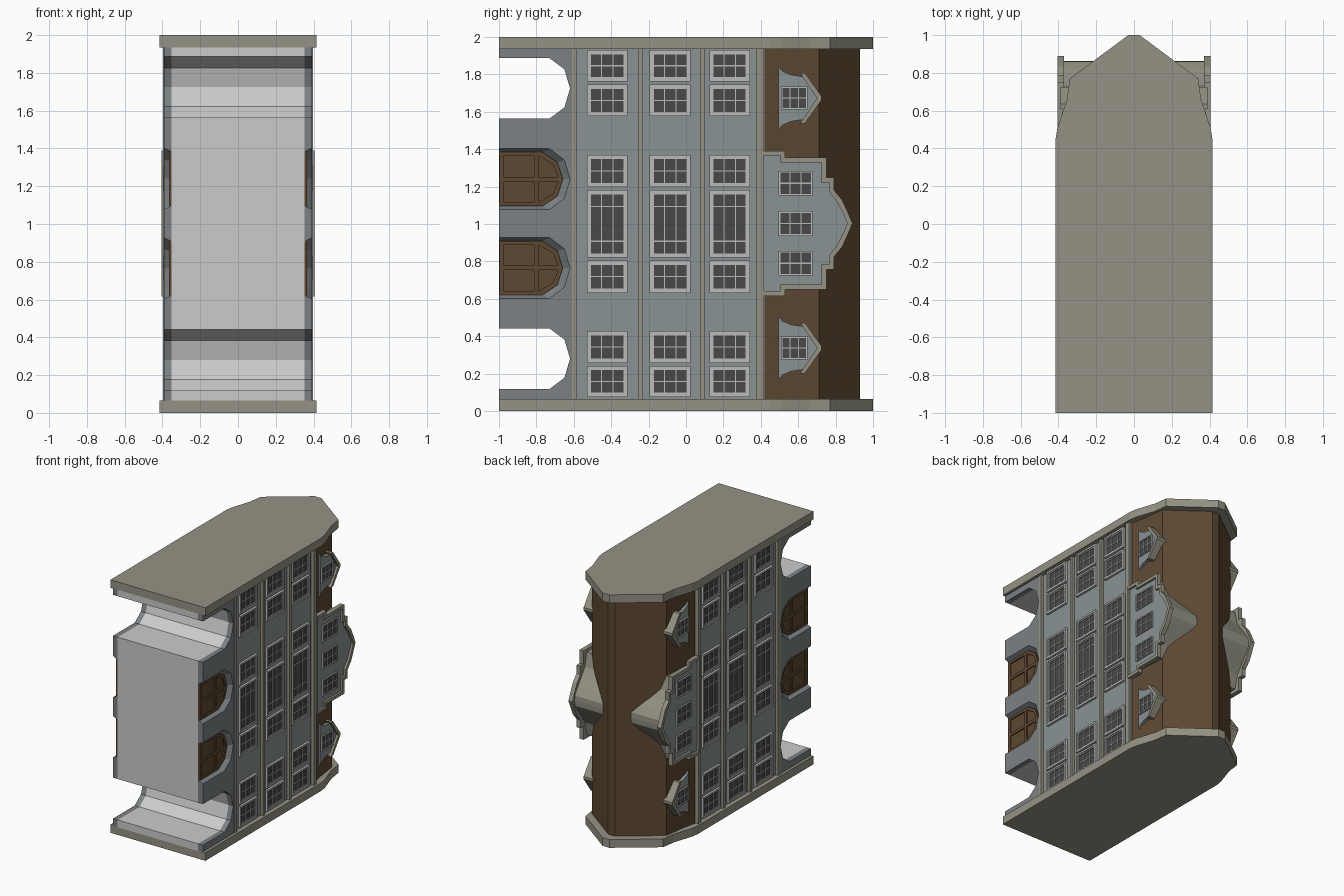
import bpy, bmesh

if "Cube" in bpy.data.objects:
    bpy.data.objects.remove(bpy.data.objects["Cube"])

# ---------- materials ----------
def mat(name, r, g, b):
    m = bpy.data.materials.new(name)
    m.diffuse_color = (r, g, b, 1)
    m.use_nodes = True
    m.node_tree.nodes["Principled BSDF"].inputs["Base Color"].default_value = m.diffuse_color
    return m

STONE = mat("trim_stone", 0.30, 0.29, 0.23)
WALL = mat("blue_grey_wall", 0.25, 0.29, 0.30)
BASE = mat("base_grey", 0.20, 0.22, 0.23)
BROWN = mat("brown", 0.11, 0.065, 0.032)
GLASS = mat("glass", 0.065, 0.065, 0.068)
WHITE = mat("window_white", 0.50, 0.50, 0.49)


# ---------- helpers ----------
def finish(bm, name, m):
    bmesh.ops.recalc_face_normals(bm, faces=bm.faces)
    me = bpy.data.meshes.new(name)
    bm.to_mesh(me)
    bm.free()
    ob = bpy.data.objects.new(name, me)
    bpy.context.collection.objects.link(ob)
    if m:
        me.materials.append(m)
    return ob


def loft(bm, p0, x0, p1, x1):
    """Solid between two matching (y, z) outlines at x0 and x1."""
    a = [bm.verts.new((x0, y, z)) for y, z in p0]
    b = [bm.verts.new((x1, y, z)) for y, z in p1]
    bm.faces.new(a)
    bm.faces.new(b)
    n = len(a)
    for i in range(n):
        j = (i + 1) % n
        bm.faces.new((a[i], a[j], b[j], b[i]))


def ring(bm, outer, inner, x0, x1):
    """Frame between two matching (y, z) outlines, thickness x0..x1."""
    loops = [[bm.verts.new((x, y, z)) for y, z in p]
             for p, x in ((outer, x0), (outer, x1), (inner, x1), (inner, x0))]
    n = len(outer)
    for k in range(4):
        a, b = loops[k], loops[(k + 1) % 4]
        for i in range(n):
            j = (i + 1) % n
            bm.faces.new((a[i], a[j], b[j], b[i]))


def rect(y0, y1, z0, z1):
    return [(y0, z0), (y1, z0), (y1, z1), (y0, z1)]


def box(bm, x0, x1, y0, y1, z0, z1):
    p = rect(y0, y1, z0, z1)
    loft(bm, p, x0, p, x1)


def sym(half, zc):
    """Outline symmetric about z = zc from (y, dz) points; dz = 0 is the tip."""
    up = [(y, zc + d) for y, d in half]
    dn = [(y, zc - d) for y, d in reversed(half) if d > 0]
    return up + dn


def arch(zc, w, top):
    """Five-sided arch opening, from bottom low-z round to high-z."""
    s = [(-1, -w), (top - 0.11, -w), (top - 0.03, -w * 0.63), (top, 0)]
    return [(y, zc + d) for y, d in s] + [(y, zc - d) for y, d in reversed(s[:3])]


# ---------- end walls ----------
half = [(0.415, -1), (0.415, 0.45), (0.405, 0.51), (0.38, 0.585),
        (0.355, 0.66), (0.34, 0.77), (0.03, 1.0)]
prof = half + [(-x, y) for x, y in reversed(half)]
for name, z0, z1 in (("lower_end_wall", 0, 0.065), ("upper_end_wall", 1.935, 2.0)):
    bm = bmesh.new()
    lo = [bm.verts.new((x, y, z0)) for x, y in prof]
    hi = [bm.verts.new((x, y, z1)) for x, y in prof]
    bm.faces.new(lo)
    bm.faces.new(hi)
    for i in range(len(lo)):
        j = (i + 1) % len(lo)
        bm.faces.new((lo[i], lo[j], hi[j], hi[i]))
    finish(bm, name, STONE)

# ---------- base with two passages and recessed doorways ----------
TUNNELS = (0.28, 1.725)
DOORS = (0.765, 1.24)


def base_outline(door_w=None, door_top=None):
    p = [(-0.605, 0.06), (-1, 0.06)]
    p += arch(TUNNELS[0], 0.162, -0.62)
    if door_w:
        for zc in DOORS:
            p += arch(zc, door_w, door_top)
    p += arch(TUNNELS[1], 0.162, -0.62)
    return p + [(-1, 1.94), (-0.605, 1.94)]


bm = bmesh.new()
p = base_outline()
loft(bm, p, -0.352, p, 0.352)
finish(bm, "base_core", None)
bm = bmesh.new()
for s in (1, -1):
    loft(bm, base_outline(0.143, -0.66), s * 0.352, base_outline(0.163, -0.62), s * 0.393)
finish(bm, "base_facing", BASE)

# doors with raised rails
bm = bmesh.new()
for s in (1, -1):
    for zc in DOORS:
        p = arch(zc, 0.145, -0.658)
        loft(bm, p, s * 0.35, p, s * 0.357)
        ring(bm, p, arch(zc, 0.125, -0.68), s * 0.355, s * 0.366)
        box(bm, s * 0.355, s * 0.366, -1, -0.67, zc - 0.012, zc + 0.012)
        for y in (-0.985, -0.80):
            box(bm, s * 0.355, s * 0.366, y - 0.012, y + 0.012, zc - 0.14, zc + 0.14)
finish(bm, "doors", BROWN)

# ---------- main wall and floor bands ----------
bm = bmesh.new()
box(bm, -0.375, 0.375, -0.61, 0.42, 0.05, 1.95)
finish(bm, "main_wall", WALL)
bm = bmesh.new()
for s in (1, -1):
    for y0, y1 in ((-0.61, -0.583), (-0.257, -0.233), (0.075, 0.1), (0.378, 0.415)):
        box(bm, s * 0.36, s * 0.398, y0, y1, 0.06, 1.94)
finish(bm, "floor_bands", STONE)

# ---------- roof ----------
half = [(0.375, 0.41), (0.35, 0.53), (0.325, 0.71), (0.03, 0.93)]
prof = half + [(-x, y) for x, y in reversed(half)]
bm = bmesh.new()
f = bm.faces.new([bm.verts.new((x, y, 0.05)) for x, y in prof])
r = bmesh.ops.extrude_face_region(bm, geom=[f])
bmesh.ops.translate(bm, vec=(0, 0, 1.9),
                    verts=[v for v in r["geom"] if isinstance(v, bmesh.types.BMVert)])
bm.faces.new([v for v in f.verts]) if not f.is_valid else None
finish(bm, "roof", BROWN)

# ---------- stepped gables ----------
outer = [(0.41, 0.387), (0.53, 0.387), (0.53, 0.352), (0.75, 0.352), (0.75, 0.245),
         (0.79, 0.245), (0.79, 0.18), (0.835, 0.125), (0.865, 0.06), (0.89, 0)]
inner = [(0.415, 0.362), (0.505, 0.362), (0.505, 0.327), (0.725, 0.327), (0.725, 0.22),
         (0.765, 0.22), (0.765, 0.17), (0.81, 0.112), (0.842, 0.05), (0.862, 0)]
bell = [(0.41, 0.35), (0.52, 0.335), (0.71, 0.325), (0.735, 0.22), (0.775, 0.16),
        (0.82, 0.10), (0.86, 0.04), (0.862, 0)]
trim, face, back = bmesh.new(), bmesh.new(), bmesh.new()
for s in (1, -1):
    ring(trim, sym(outer, 1.003), sym(inner, 1.003), s * 0.37, s * 0.405)
    p = sym(inner, 1.003)
    loft(face, p, s * 0.37, p, s * 0.388)
    p = sym(bell, 1.003)
    loft(back, p, s * 0.10, p, s * 0.375)
finish(trim, "gable_trim", STONE)
finish(face, "gable_face", WALL)
finish(back, "gable_roof", STONE)

# ---------- small dormers ----------
body = [(0.495, 0.167), (0.515, 0.145), (0.56, 0.125), (0.625, 0.115), (0.705, 0)]
walls, roofs = bmesh.new(), bmesh.new()
for s in (1, -1):
    for zc in (0.337, 1.673):
        p = sym(body, zc)
        loft(walls, p, s * 0.25, p, s * 0.37)
        chevron = [(y, zc + d) for y, d in ((0.61, 0.135), (0.635, 0.135), (0.725, 0.01),
                   (0.725, -0.01), (0.635, -0.135), (0.61, -0.135), (0.70, 0))]
        loft(roofs, chevron, s * 0.24, chevron, s * 0.388)
finish(walls, "dormer_walls", WALL)
finish(roofs, "dormer_roofs", STONE)

# ---------- windows ----------
surround, white, glass = bmesh.new(), bmesh.new(), bmesh.new()


def window(x, y0, y1, z0, z1, rows, framed=True):
    """Window on both facades; rows = fractions where z bars sit."""
    for s in (1, -1):
        if framed:
            o, i = rect(y0, y1, z0, z1), rect(y0 + .014, y1 - .014, z0 + .014, z1 - .014)
            ring(surround, o, i, s * (x - 0.01), s * (x + 0.018))
        e = 0.014 if framed else 0
        a, b, c, d = y0 + e, y1 - e, z0 + e, z1 - e
        box(glass, s * (x - 0.01), s * (x + 0.004), a, b, c, d)
        ring(white, rect(a, b, c, d), rect(a + .009, b - .009, c + .009, d - .009),
             s * x, s * (x + 0.012))
        for f in (0.34, 0.66):
            y = a + f * (b - a)
            box(white, s * x, s * (x + 0.008), y - .003, y + .003, c, d)
        for f in rows:
            z = c + f * (d - c)
            box(white, s * x, s * (x + 0.008), a, b, z - .003, z + .003)


for y0, y1 in ((-0.53, -0.312), (-0.195, 0.025), (0.125, 0.342)):
    for z0, z1 in ((0.075, 0.242), (0.258, 0.427), (0.632, 0.805),
                   (1.197, 1.37), (1.577, 1.745), (1.762, 1.93)):
        window(0.375, y0, y1, z0, z1, (0.5,))
    window(0.375, y0, y1, 0.82, 1.182, (0.22, 0.78))
for zc in (0.79, 1.003, 1.218):
    window(0.388, 0.495, 0.677, zc - 0.066, zc + 0.066, (0.5,), False)
for zc in (0.337, 1.673):
    window(0.37, 0.507, 0.65, zc - 0.062, zc + 0.062, (0.5,), False)
finish(surround, "window_surrounds", WHITE)
finish(white, "window_bars", WHITE)
finish(glass, "window_panes", GLASS)
